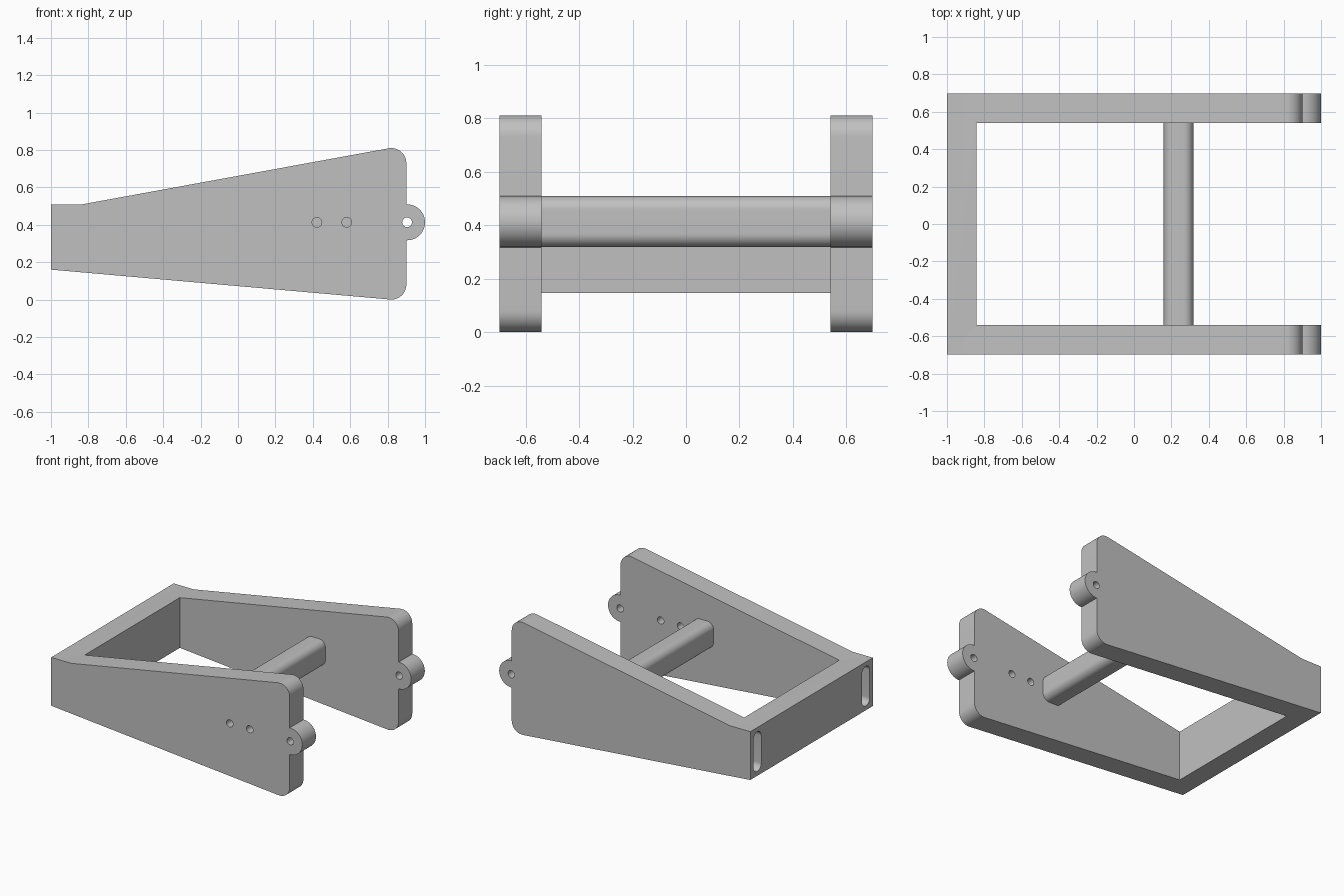
import bpy, bmesh
from math import sin, cos, radians

if "Cube" in bpy.data.objects:
    bpy.data.objects.remove(bpy.data.objects["Cube"], do_unlink=True)

WIDTH, INNER = 0.697, 0.541      # half widths outside and between the arms
PIVOT_X, PIVOT_Z = 0.904, 0.413

gray = bpy.data.materials.new("plain gray")
gray.use_nodes = True
color = (0.53, 0.53, 0.53, 1)
gray.diffuse_color = color
gray.node_tree.nodes["Principled BSDF"].inputs["Base Color"].default_value = color


def arc(cx, cy, r, start, end, steps=12):
    angles = [radians(start + (end - start) * i / steps) for i in range(steps + 1)]
    return [(cx + r * cos(a), cy + r * sin(a)) for a in angles]


def rounded(cx, cy, w, h, r):
    """Rectangle outline with round corners."""
    pts = []
    for i, (sx, sy) in enumerate([(1, 1), (-1, 1), (-1, -1), (1, -1)]):
        pts += arc(cx + sx * (w / 2 - r), cy + sy * (h / 2 - r), r, 90 * i, 90 * i + 90)
    return pts


def circle(cx, cy, r):
    return arc(cx, cy, r, 0, 345, 23)


def extrude(name, outline, lo, hi, axis="y"):
    """Extrude an outline along y (points are x, z) or along x (points are y, z)."""
    place = (lambda a, b: (a, lo, b)) if axis == "y" else (lambda a, b: (lo, a, b))
    bm = bmesh.new()
    face = bm.faces.new([bm.verts.new(place(a, b)) for a, b in outline])
    grown = bmesh.ops.extrude_face_region(bm, geom=[face])["geom"]
    shift = (0, hi - lo, 0) if axis == "y" else (hi - lo, 0, 0)
    bmesh.ops.translate(bm, vec=shift, verts=[v for v in grown if isinstance(v, bmesh.types.BMVert)])
    bmesh.ops.remove_doubles(bm, verts=bm.verts, dist=1e-5)
    bmesh.ops.recalc_face_normals(bm, faces=bm.faces)
    mesh = bpy.data.meshes.new(name)
    bm.to_mesh(mesh)
    bm.free()
    mesh.materials.append(gray)
    obj = bpy.data.objects.new(name, mesh)
    bpy.context.collection.objects.link(obj)
    return obj


def select(obj):
    bpy.ops.object.select_all(action="DESELECT")
    obj.select_set(True)
    bpy.context.view_layer.objects.active = obj


def cut(obj, cutter):
    mod = obj.modifiers.new("cut", "BOOLEAN")
    mod.operation, mod.solver, mod.object = "DIFFERENCE", "EXACT", cutter
    select(obj)
    bpy.ops.object.modifier_apply(modifier=mod.name)
    bpy.data.objects.remove(cutter, do_unlink=True)


# U-shaped frame: side profile with rounded corners and pivot lug
profile = [(-1, 0.16)]
profile += arc(0.82, 0.08, 0.08, -95, 0)
profile += [(0.9, PIVOT_Z - 0.096)]
profile += arc(PIVOT_X, PIVOT_Z, 0.096, -90, 90, 24)
profile += [(0.9, PIVOT_Z + 0.096)]
profile += arc(0.82, 0.73, 0.08, 0, 100.4)
profile += [(-0.84, 0.508), (-1, 0.508)]
frame = extrude("frame", profile, -WIDTH, WIDTH)

# Open space between the arms
cut(frame, extrude("opening", [(-0.842, -1), (2, -1), (2, 2), (-0.842, 2)], -INNER, INNER))

# Pivot holes through both lugs, two small holes through the front arm only
cut(frame, extrude("pivot_hole", circle(PIVOT_X, PIVOT_Z, 0.026), -1, 1))
for x in (0.422, 0.581):
    cut(frame, extrude("small_hole", circle(x, PIVOT_Z, 0.026), -1, 0))

# Blind slots in the closed end
for side in (-1, 1):
    cut(frame, extrude("slot", rounded(side * 0.617, 0.334, 0.09, 0.285, 0.0449), -1.1, -0.8, "x"))

# Rounded cross bar between the arms
bar = extrude("cross_bar", rounded(0.238, PIVOT_Z, 0.158, 0.19, 0.05), -INNER, INNER)

for obj in (frame, bar):
    select(obj)
    bpy.ops.object.shade_smooth_by_angle(angle=radians(30))
